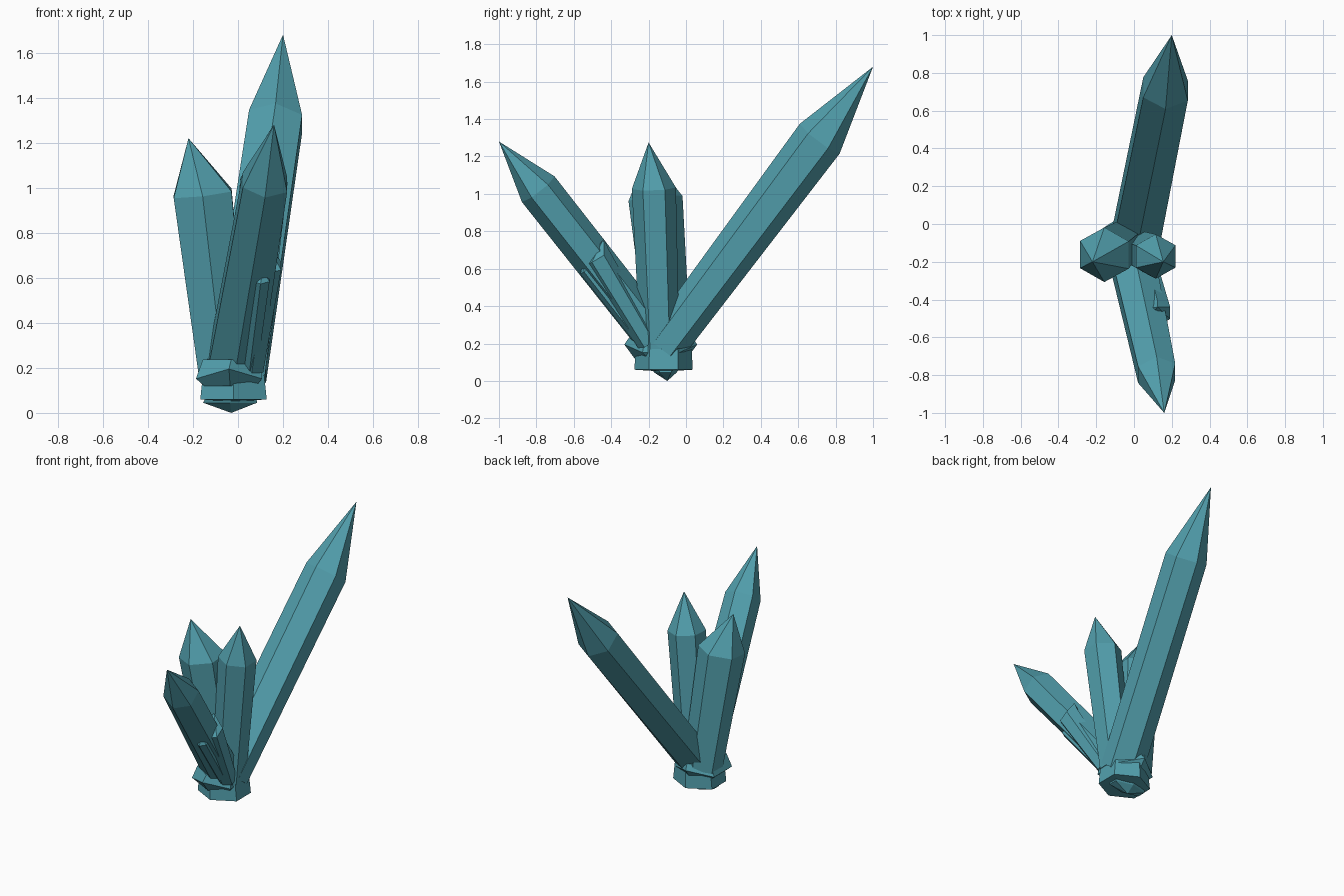
import bpy, bmesh, math
from mathutils import Vector

if "Cube" in bpy.data.objects:
    bpy.data.objects.remove(bpy.data.objects["Cube"], do_unlink=True)

teal = bpy.data.materials.new("teal crystal")
teal.use_nodes = True
COLOUR = (0.085, 0.35, 0.42, 1)
teal.diffuse_color = COLOUR
teal.node_tree.nodes["Principled BSDF"].inputs["Base Color"].default_value = COLOUR


def loft(name, rings, tip, bottom=None):
    """Skin rings of points, closing the top on a tip and the base flat or pointed."""
    bm = bmesh.new()
    loops = [[bm.verts.new(p) for p in ring] for ring in rings]
    n = len(loops[0])
    for low, high in zip(loops, loops[1:]):
        for i in range(n):
            j = (i + 1) % n
            bm.faces.new((low[i], low[j], high[j], high[i]))
    top = bm.verts.new(tip)
    foot = bm.verts.new(bottom) if bottom else None
    for i in range(n):
        j = (i + 1) % n
        bm.faces.new((loops[-1][i], loops[-1][j], top))
        if foot:
            bm.faces.new((loops[0][j], loops[0][i], foot))
    if not foot:
        bm.faces.new(loops[0][::-1])
    bmesh.ops.recalc_face_normals(bm, faces=bm.faces)
    mesh = bpy.data.meshes.new(name)
    bm.to_mesh(mesh)
    bm.free()
    mesh.materials.append(teal)
    bpy.context.collection.objects.link(bpy.data.objects.new(name, mesh))


def crystal(name, base, shoulder, tip, r_base, r_shoulder, spread=1.0):
    """Six-sided prism from base to shoulder, then a point; spread widens the base sideways."""
    base, shoulder = Vector(base), Vector(shoulder)
    axis = (shoulder - base).normalized()
    u = axis.cross(Vector((1, 0, 0))).normalized()
    v = axis.cross(u)
    angles = [math.tau * i / 6 for i in range(6)]
    rings = [[c + r * (u * math.cos(a) + v * s * math.sin(a)) for a in angles]
             for c, r, s in ((base, r_base, spread), (shoulder, r_shoulder, 1.03))]
    loft(name, rings, tip)


def ring(r, z, sx=1.0, cx=-0.02, cy=-0.12, droop=0.0):
    """Flat hexagon with corners front and back; droop lowers its sides."""
    points = []
    for i in range(6):
        s, c = math.sin(math.tau * i / 6), math.cos(math.tau * i / 6)
        points.append((cx + sx * r * s, cy + r * c, z - droop * abs(s)))
    return points


# Four large crystals
crystal("back_crystal", (0, -0.12, 0.18), (0.167, 0.715, 1.295), (0.2, 1, 1.68), 0.113, 0.133, 1.28)
crystal("front_crystal", (-0.02, -0.14, 0.2), (0.12, -0.79, 1.025), (0.16, -1, 1.28), 0.107, 0.111, 1.26)
crystal("right_side_crystal", (-0.065, -0.09, 0.18), (-0.157, -0.163, 0.975), (-0.22, -0.2, 1.22), 0.115, 0.145, 1.1)
crystal("left_side_crystal", (0.03, -0.14, 0.18), (0.115, -0.172, 1.03), (0.155, -0.2, 1.275), 0.105, 0.118)

# Small crystals growing along the front one
crystal("small_crystal", (0.06, -0.2, 0.2), (0.125, -0.475, 0.66), (0.125, -0.44, 0.76), 0.06, 0.075)
crystal("sliver_crystal", (0.05, -0.22, 0.2), (0.1, -0.53, 0.6), (0.11, -0.55, 0.63), 0.04, 0.045)

# Root: straight-sided drum
loft("root_drum", [ring(0.155, 0.06, 1.1), ring(0.15, 0.225, 1.0)],
     (-0.02, -0.12, 0.235), (-0.02, -0.12, 0.05))

# Wedge collar jutting out at the front and back
loft("root_collar", [ring(0.14, 0.12, 0.95, -0.035, -0.135),
                     ring(0.195, 0.195, 0.87, -0.04, -0.135, 0.05),
                     ring(0.165, 0.238, 0.88, -0.03, -0.135)],
     (-0.02, -0.12, 0.24), (-0.02, -0.12, 0.11))

# Narrow wedge foot under the drum
loft("root_foot", [ring(0.06, 0.045, 2.3, -0.035, -0.11), ring(0.08, 0.075, 1.6, -0.03, -0.11)],
     (-0.03, -0.11, 0.1), (-0.03, -0.1, 0.0))
